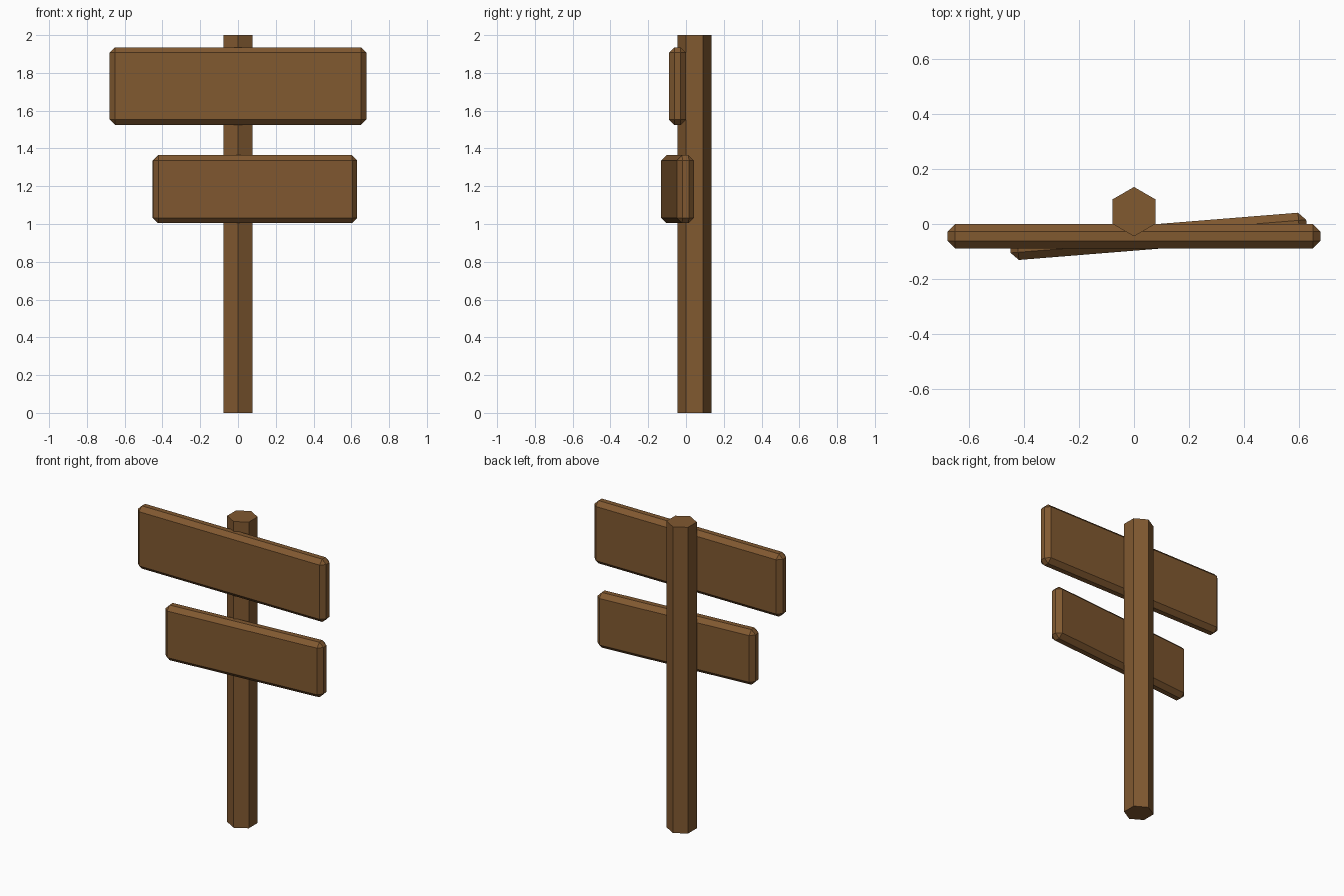
import bpy, math

if "Cube" in bpy.data.objects:
    bpy.data.objects.remove(bpy.data.objects["Cube"])

wood = bpy.data.materials.new("brown_wood")
wood.diffuse_color = (0.22, 0.10, 0.03, 1)
wood.use_nodes = True
wood.node_tree.nodes["Principled BSDF"].inputs["Base Color"].default_value = wood.diffuse_color


def board(name, center, size, angle=0.0):
    """Plank with a single flat chamfer on every edge."""
    bpy.ops.mesh.primitive_cube_add(size=1)
    ob = bpy.context.object
    ob.name = name
    for v in ob.data.vertices:
        v.co = [c * s for c, s in zip(v.co, size)]
    ob.location = center
    ob.rotation_euler.z = math.radians(angle)
    bev = ob.modifiers.new("chamfer", 'BEVEL')
    bev.width = 0.028
    bev.segments = 1
    bev.limit_method = 'NONE'
    ob.data.materials.append(wood)
    return ob


# Hexagonal post with one edge facing forward
bpy.ops.mesh.primitive_cylinder_add(vertices=6, radius=0.09, depth=2,
                                    location=(0, 0.045, 1))
post = bpy.context.object
post.name = "post"
post.data.materials.append(wood)

# Sign boards: the lower one is shifted and turned slightly
board("upper_board", (0, -0.045, 1.73), (1.36, 0.09, 0.41))
board("lower_board", (0.089, -0.045, 1.184), (1.084, 0.09, 0.36), 4.6)
